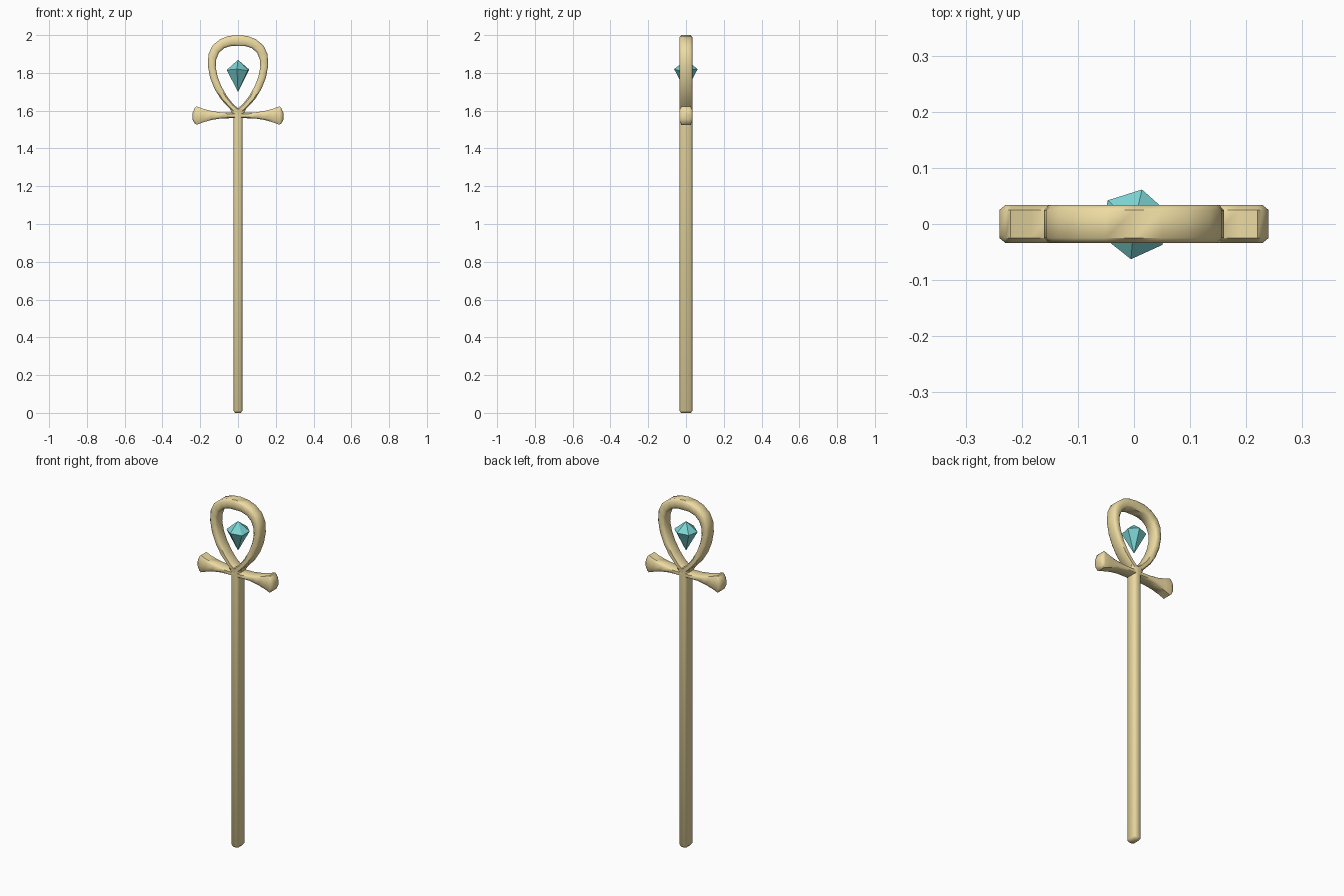
import bpy, bmesh, math

if "Cube" in bpy.data.objects:
    bpy.data.objects.remove(bpy.data.objects["Cube"])

DEPTH = 0.034


def material(name, rgb):
    m = bpy.data.materials.new(name)
    m.diffuse_color = (*rgb, 1)
    m.use_nodes = True
    m.node_tree.nodes["Principled BSDF"].inputs["Base Color"].default_value = m.diffuse_color
    return m


GOLD = material("gold", (0.85, 0.71, 0.36))
TEAL = material("teal", (0.2, 0.66, 0.66))


def finish(name, bm, mat, smooth):
    bmesh.ops.recalc_face_normals(bm, faces=bm.faces[:])
    me = bpy.data.meshes.new(name)
    bm.to_mesh(me)
    bm.free()
    me.materials.append(mat)
    ob = bpy.data.objects.new(name, me)
    bpy.context.collection.objects.link(ob)
    if smooth:
        bpy.ops.object.select_all(action='DESELECT')
        ob.select_set(True)
        bpy.context.view_layer.objects.active = ob
        bpy.ops.object.shade_smooth_by_angle(angle=math.radians(50))
    return ob


def bar(name, stations, closed=False):
    """Chamfered bar; each station is (ax, az, bx, bz, half depth)."""
    bm = bmesh.new()
    rings = []
    for ax, az, bx, bz, d in stations:
        section = [(0, -d + .009), (.2, -d), (.8, -d), (1, -d + .009),
                   (1, d - .009), (.8, d), (.2, d), (0, d - .009)]
        rings.append([bm.verts.new((ax + (bx - ax) * t, y, az + (bz - az) * t))
                      for t, y in section])
    n = len(rings)
    for i in range(n if closed else n - 1):
        p, q = rings[i], rings[(i + 1) % n]
        for k in range(8):
            j = (k + 1) % 8
            bm.faces.new((p[k], p[j], q[j], q[k]))
    if not closed:
        bm.faces.new(rings[0])
        bm.faces.new(rings[-1])
    return finish(name, bm, GOLD, True)


# shaft, widening into the joint at the top
bar("shaft", [(-w, z, w, z, d) for z, w, d in [
    (0, .015, .026), (.012, .024, DEPTH), (1.56, .024, DEPTH),
    (1.585, .03, DEPTH), (1.61, .043, DEPTH)]])

# flared crossbar, mirrored
half = [(.04, 1.560, 1.589, DEPTH), (.09, 1.559, 1.591, DEPTH),
        (.14, 1.551, 1.598, DEPTH), (.185, 1.538, 1.610, DEPTH),
        (.22, 1.525, 1.623, DEPTH), (.229, 1.533, 1.613, DEPTH),
        (.24, 1.550, 1.590, .025)]
right = [(x, lo, x, hi, d) for x, lo, hi, d in half]
left = [(-a, lo, -b, hi, d) for a, lo, b, hi, d in reversed(right)]
bar("crossbar", left + right)

# teardrop loop: inner and outer outline points, mirrored
top = (0, 1.943, 0, 2.0, DEPTH)
bottom = (0, 1.613, 0, 1.565, DEPTH)
side = [(.038, 1.942, .05, 1.995), (.075, 1.930, .095, 1.978),
        (.102, 1.905, .135, 1.945), (.116, 1.870, .156, 1.900),
        (.118, 1.830, .160, 1.840), (.108, 1.780, .148, 1.775),
        (.088, 1.728, .124, 1.715), (.058, 1.676, .090, 1.660),
        (.026, 1.635, .050, 1.617)]
side = [(*s, DEPTH) for s in side]
mirror = [(-a, b, -c, d, e) for a, b, c, d, e in reversed(side)]
bar("loop", [top] + side + [bottom] + mirror, closed=True)

# floating gem
bm = bmesh.new()
girdle = [bm.verts.new((.063 * math.cos(math.radians(a)),
                        .063 * math.sin(math.radians(a)), z))
          for a, z in [(20, 1.818), (77, 1.82), (138, 1.815),
                       (198, 1.815), (265, 1.82), (324, 1.812)]]
for z in (1.869, 1.70):
    tip = bm.verts.new((0, 0, z))
    for i in range(6):
        bm.faces.new((girdle[i], girdle[(i + 1) % 6], tip))
finish("gem", bm, TEAL, False)
